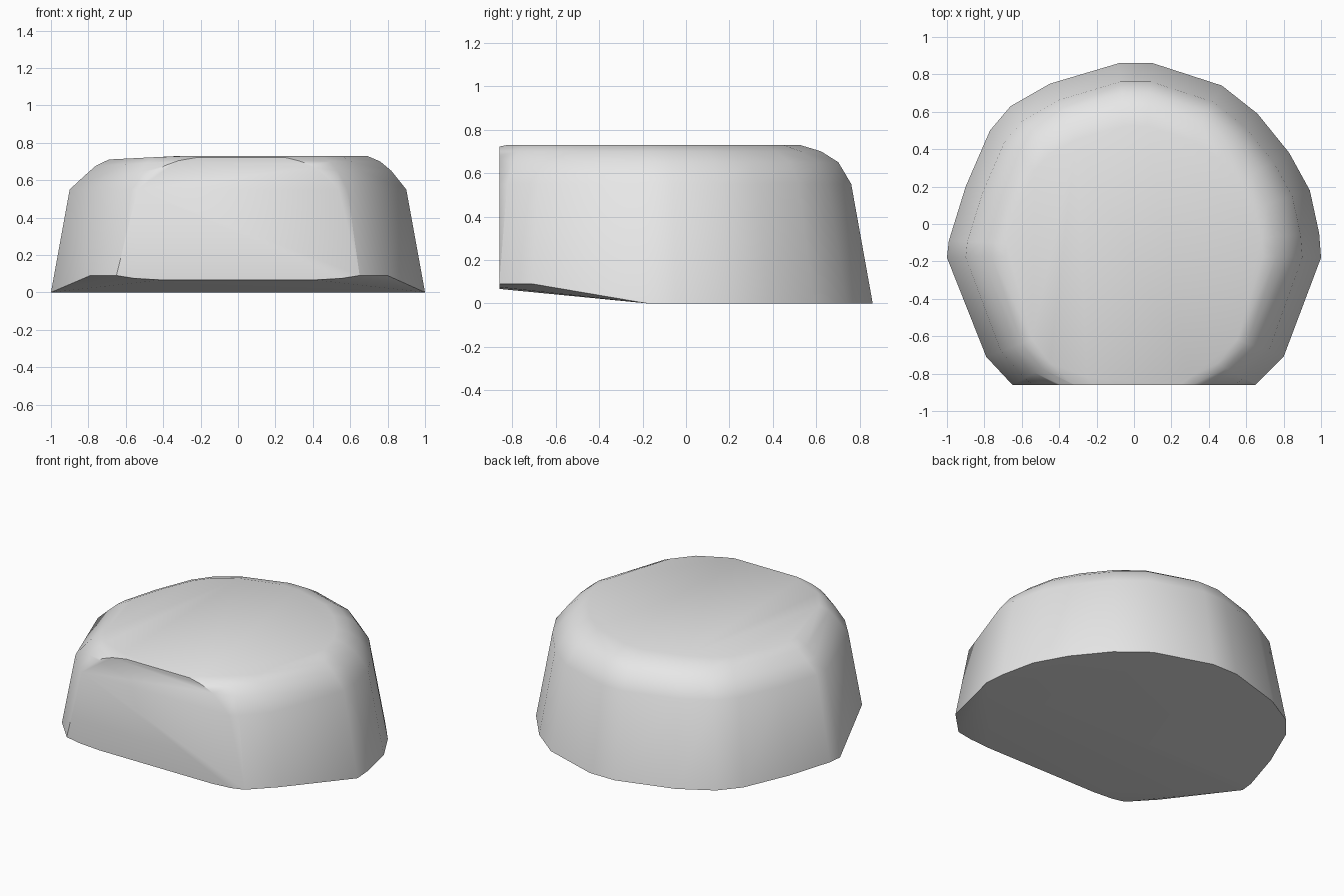
import bpy
import bmesh
import math

cube = bpy.data.objects.get("Cube")
if cube:
    bpy.data.objects.remove(cube, do_unlink=True)

# Plain stone colour
stone = bpy.data.materials.new("stone_grey")
stone.use_nodes = True
grey = (0.8, 0.8, 0.8, 1)
stone.diffuse_color = grey
stone.node_tree.nodes["Principled BSDF"].inputs["Base Color"].default_value = grey

# Footprint, running past the flat front so that it can be sliced off
FRONT = -0.86
MID = -0.13
footprint = [
    (-0.2, -1.1), (-0.46, -1.0), (-0.65, -0.86), (-0.79, -0.71),
    (-1, -0.18), (-0.99, -0.09), (-0.9, 0.2), (-0.77, 0.5), (-0.66, 0.63),
    (-0.45, 0.75), (-0.08, 0.86), (0.1, 0.86), (0.47, 0.74), (0.66, 0.59),
    (0.83, 0.38), (0.94, 0.18), (0.99, -0.05), (1, -0.18),
    (0.8, -0.71), (0.65, -0.86), (0.46, -1.0), (0.2, -1.1),
]

# Levels: height, side scale, back scale, front scale
levels = [
    (0.0, 1.0, 1.0, 1.0),
    (0.55, 0.9, 0.9, 0.95),
    (0.65, 0.82, 0.84, 0.91),
    (0.70, 0.76, 0.76, 0.88),
    (0.73, 0.69, 0.66, 0.84),
]

bm = bmesh.new()
for height, side, back, front in levels:
    for px, py in footprint:
        x = px * side
        y = MID + (py - MID) * (back if py > MID else front)
        z = height
        if height == 0 and py < -0.5:
            z = 0.09                      # underside lifts toward the front
        elif height > 0.6:
            z += min(0, x + 0.3) * 0.05   # top sinks slightly on the right
            if y < -0.84:
                z -= 0.025
        bm.verts.new((x, y, z))
for x in (-0.25, 0.3):
    bm.verts.new((x, -0.82, 0.73))        # front lip of the top

# Faceted skin around the levels
hull = bmesh.ops.convex_hull(bm, input=bm.verts[:])
loose = {g for g in hull["geom_interior"] + hull["geom_unused"]
         if isinstance(g, bmesh.types.BMVert)}
bmesh.ops.delete(bm, geom=list(loose), context='VERTS')

# Flat sliced front
bmesh.ops.bisect_plane(bm, geom=bm.verts[:] + bm.edges[:] + bm.faces[:],
                       plane_co=(0, FRONT, 0), plane_no=(0, -1, 0),
                       clear_outer=True)
rim = [e for e in bm.edges if e.is_boundary]
bmesh.ops.holes_fill(bm, edges=rim, sides=0)
bmesh.ops.dissolve_limit(bm, angle_limit=math.radians(0.5),
                         verts=bm.verts[:], edges=bm.edges[:])
bmesh.ops.recalc_face_normals(bm, faces=bm.faces[:])

mesh = bpy.data.meshes.new("boulder")
bm.to_mesh(mesh)
bm.free()
mesh.materials.append(stone)
boulder = bpy.data.objects.new("boulder", mesh)
bpy.context.collection.objects.link(boulder)

# Soft shoulders, crisp front and base edges
bpy.ops.object.select_all(action='DESELECT')
boulder.select_set(True)
bpy.context.view_layer.objects.active = boulder
bpy.ops.object.shade_smooth_by_angle(angle=math.radians(50))
